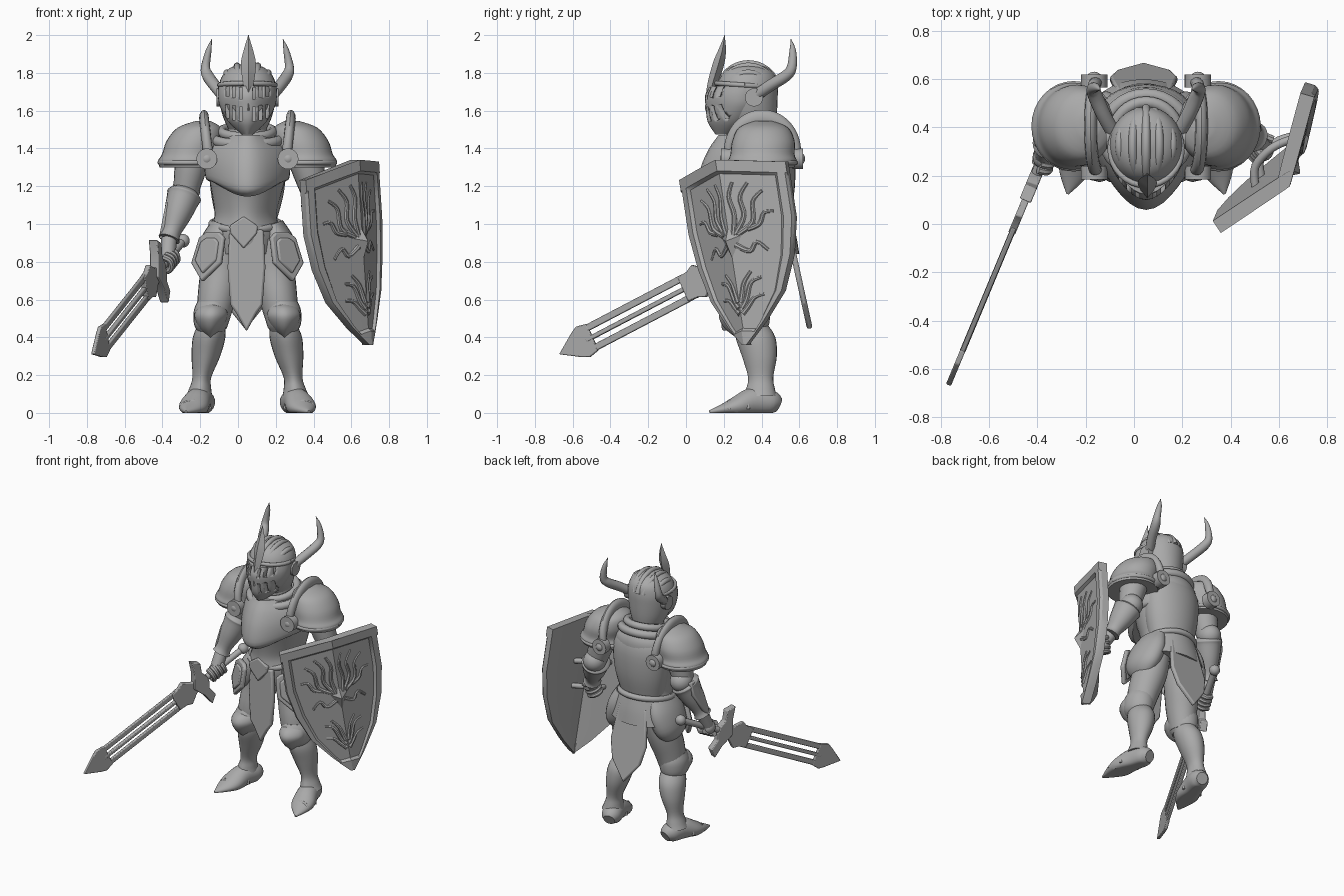
import bpy, bmesh, math
from mathutils import Vector as V, Matrix

cube = bpy.data.objects.get("Cube")
if cube:
    bpy.data.objects.remove(cube)

grey = bpy.data.materials.new("plain_grey")
grey.use_nodes = True
grey.diffuse_color = (0.4, 0.4, 0.4, 1)
grey.node_tree.nodes["Principled BSDF"].inputs["Base Color"].default_value = (0.4, 0.4, 0.4, 1)
X_AXIS, Y_AXIS, Z_AXIS = V((1, 0, 0)), V((0, 1, 0)), V((0, 0, 1))
MID = 0.05  # centre line of the body


def finish(name, bm, angle=40):
    bmesh.ops.recalc_face_normals(bm, faces=bm.faces[:])
    mesh = bpy.data.meshes.new(name)
    bm.to_mesh(mesh)
    bm.free()
    mesh.materials.append(grey)
    ob = bpy.data.objects.new(name, mesh)
    bpy.context.collection.objects.link(ob)
    bpy.ops.object.select_all(action="DESELECT")
    ob.select_set(True)
    bpy.context.view_layer.objects.active = ob
    bpy.ops.object.shade_smooth_by_angle(angle=math.radians(angle))
    return ob


def skin(name, rings, angle=40):
    """Closed surface through rings of equal length."""
    bm = bmesh.new()
    rows = [[bm.verts.new(p) for p in ring] for ring in rings]
    n = len(rows[0])
    for a, b in zip(rows, rows[1:]):
        for i in range(n):
            j = (i + 1) % n
            bm.faces.new((a[i], a[j], b[j], b[i]))
    bm.faces.new(rows[0])
    bm.faces.new(rows[-1])
    return finish(name, bm, angle)


def blend(a, b, c, d, t):
    return b + 0.5 * t * (c - a + t * (2 * a - 5 * b + 4 * c - d + t * (3 * b - a - 3 * c + d)))


def smooth_path(pts, steps):
    ext = [pts[0], *pts, pts[-1]]
    out = []
    for quad in zip(ext, ext[1:], ext[2:], ext[3:]):
        for k in range(steps):
            out.append([blend(*values, k / steps) for values in zip(*quad)])
    return out + [list(pts[-1])]


def tube(name, pts, ref=X_AXIS, n=20, steps=4, upright=False, keel=0, droop=0, floor=False):
    """Loft of ellipses; each point is x, y, z, radius along ref, other radius."""
    path = smooth_path(pts, steps)
    centres = [V(p[:3]) for p in path]
    last = len(path) - 1
    rings = []
    for i, c in enumerate(centres):
        t = (centres[min(i + 1, last)] - centres[max(i - 1, 0)]).normalized()
        if upright:
            t = Z_AXIS
        a = (ref - t * ref.dot(t)).normalized()
        b = t.cross(a)
        ra, rb = max(path[i][3], .002), max(path[i][4], .002)
        ring = []
        for k in range(n):
            th = math.tau * k / n
            front = max(0, -math.sin(th)) ** 3
            q = c + a * (ra * math.cos(th)) + b * (rb * math.sin(th) * (1 + keel * front))
            q.z -= droop * front * (1 - i / last)
            if floor:
                q.z = max(q.z, 0)
            ring.append(q)
        rings.append(ring)
    return skin(name, rings)


def rod(name, pts, radius, ref=X_AXIS, n=10, taper=1.0):
    last = len(pts) - 1
    return tube(name, [(*p, *[radius * (1 - (1 - taper) * i / last)] * 2)
                       for i, p in enumerate(pts)], ref, n)


def ball(name, loc, size):
    bm = bmesh.new()
    bmesh.ops.create_uvsphere(bm, u_segments=24, v_segments=14, radius=1,
                              matrix=Matrix.Translation(loc) @ Matrix.Diagonal((*size, 1)))
    return finish(name, bm)


def ring_band(name, loc, rx, ry, thick, tilt=0):
    turns = [math.tau * k / 32 for k in range(33)]
    pts = [(loc[0] + rx * math.cos(t), loc[1] + ry * math.sin(t),
            loc[2] + tilt * math.sin(t), thick, thick) for t in turns]
    return tube(name, pts, Z_AXIS, 10, 1)


def plate(name, half, thick, origin, ux, uy, bevel=.008):
    """Bevelled plate with an outline mirrored across its long axis ux."""
    ux, uy = V(ux).normalized(), V(uy).normalized()
    nrm = ux.cross(uy)
    outline = half + [(u, -v) for u, v in reversed(half) if v > 0]
    ob = skin(name, [[V(origin) + ux * u + uy * v + nrm * h for u, v in outline]
                     for h in (-thick / 2, thick / 2)], 25)
    mod = ob.modifiers.new("edge", "BEVEL")
    mod.width, mod.segments = bevel, 2
    return ob


# Torso: abdomen, breastplate, back plate, collar, belt, skirt
tube("abdomen", [(.04, .39, .84, .17, .15), (.04, .39, .95, .19, .165), (.04, .39, 1.04, .165, .16),
                 (.045, .38, 1.14, .18, .165), (MID, .37, 1.25, .205, .185)], upright=True, keel=.25, n=32)
tube("breastplate", [(MID, .37, 1.225, .195, .185), (MID, .365, 1.245, .222, .21), (MID, .37, 1.34, .225, .2),
                     (MID, .385, 1.42, .2, .18), (MID, .39, 1.47, .14, .15)],
     upright=True, keel=.46, droop=.08, n=40)
tube("back_plate", [(.045, .43, 1.02, .16, .115), (MID, .44, 1.18, .195, .135), (MID, .44, 1.36, .2, .135),
                    (MID, .42, 1.48, .13, .11)], upright=True, n=32)
tube("back_skirt", [(.04, .41, 1.01, .18, .155), (.04, .42, .93, .205, .165), (.04, .43, .84, .235, .17)],
     upright=True, n=32)
ring_band("collar_lower", (MID, .37, 1.45), .175, .165, .028, .03)
ring_band("collar_upper", (MID, .37, 1.49), .135, .135, .025, .03)
tube("neck", [(MID, .37, 1.4, .11, .11), (MID, .36, 1.58, .1, .1)], upright=True)
ring_band("belt", (.04, .39, 1.0), .178, .175, .02, .03)
plate("belt_buckle", [(-.06, 0), (-.01, .075), (.03, .07), (.11, 0)], .045, (.03, .205, .98), -Z_AXIS, X_AXIS)
plate("front_cloth", [(0, .09), (.2, .1), (.4, .085), (.44, .055), (.54, 0)], .035,
      (.045, .215, .97), (0, -.02, -1), X_AXIS, .012)
plate("back_cloth", [(0, .11), (.25, .14), (.38, .11), (.52, 0)], .03, (.04, .545, .95), (0, .22, -1), X_AXIS, .01)

# Helmet with fluted crown
tube("helmet", [(MID, .36, 1.5, .1, .11), (MID, .34, 1.57, .13, .14), (MID, .325, 1.66, .15, .16),
                (MID, .325, 1.73, .152, .16), (MID, .33, 1.79, .13, .14), (MID, .33, 1.83, .085, .095),
                (MID, .33, 1.85, .02, .02)], upright=True, n=32)
for k in range(-2, 3):
    arc = [math.radians(a) for a in range(15, 166, 15)]
    w = math.cos(k * .42)
    rod("crown_flute", [(MID + k * .055 * (.5 + math.sin(a) / 2), .33 - .155 * w * math.cos(a),
                         1.7 + .15 * w * math.sin(a)) for a in arc], .018)

# Visor with breathing and eye slots
visor = tube("visor", [(MID, .21, 1.475, .03, .04), (MID, .25, 1.54, .1, .1), (MID, .28, 1.62, .145, .13),
                       (MID, .29, 1.68, .156, .14), (MID, .3, 1.73, .154, .13)], upright=True, keel=.35, n=40)
bm = bmesh.new()
for side in (1, -1):
    for d in (.035, .07, .105):
        for z, h in ((1.575, .075), (1.685, .06)):
            back = .155 + d * .7
            bmesh.ops.create_cube(bm, size=1, matrix=Matrix.Translation((MID + side * d, back / 2, z + d * .2))
                                  @ Matrix.Diagonal((.016, back, h, 1)))
cutter = finish("slot_cutter", bm)
cutter.hide_render = True
cutter.hide_viewport = True
mod = visor.modifiers.new("slots", "BOOLEAN")
mod.operation, mod.object = "DIFFERENCE", cutter
ring_band("brow_band", (MID, .31, 1.735), .148, .15, .013, -.01)
tube("crest_spike", [(.055, .115, 1.6, .012, .015), (.055, .135, 1.72, .025, .025), (.055, .17, 1.84, .04, .03),
                     (.055, .192, 1.92, .025, .02), (.055, .205, 2.0, 0, 0)], n=4)

# Mirrored parts: horns, shoulders, hips, legs, feet
half_turn = [math.radians(a) for a in range(0, 181, 20)]
for side, tag in ((1, "left_"), (-1, "right_")):
    def at(d, y, z, *r):
        return (MID + side * d, y, z, *r)
    rod(tag + "horn_boss", [at(.13, .36, 1.67), at(.165, .36, 1.67)], .048, Z_AXIS, 20)
    tube(tag + "horn", [at(.13, .37, 1.68, .03, .03), at(.175, .45, 1.735, .031, .031),
                        at(.21, .53, 1.785, .031, .03), at(.222, .56, 1.83, .024, .026),
                        at(.205, .565, 1.92, .015, .017), at(.188, .555, 1.98, 0, 0)], n=12)
    tube(tag + "shoulder_guard", [at(.3, .405, 1.3, .165, .17), at(.305, .405, 1.335, .168, .18),
                                  at(.3, .405, 1.37, .152, .17), at(.28, .41, 1.44, .148, .165),
                                  at(.255, .41, 1.51, .115, .13), at(.235, .41, 1.545, .04, .05)],
         upright=True, n=32)
    ring_band(tag + "shoulder_rim", at(.3, .405, 1.325), .163, .175, .013)
    tube(tag + "shoulder_flange", [at(.205 + .025 * math.sin(a), .405 - .185 * math.cos(a), 1.35 + .21 * math.sin(a),
                                      .026, .018 + .027 * math.sin(a)) for a in half_turn], n=12)
    for place, y in (("front_", .215), ("back_", .595)):
        rod(tag + place + "shoulder_boss", [at(.215, y - .03, 1.345), at(.215, y + .025, 1.345)], .055, X_AXIS, 24)
        ball(tag + place + "boss_dome", at(.215, y, 1.345), (.036, .036, .036))
    tube(tag + "hip_guard", [at(.13, .39, 1.0, .06, .13), at(.165, .39, .9, .085, .16),
                             at(.2, .38, .78, .08, .14), at(.2, .37, .7, .03, .06)], n=24)
    for grow, thick in ((1, .03), (.72, .05)):
        plate(tag + "hip_plate", [(-.12 * grow, .04 * grow), (-.09 * grow, .08 * grow), (.05 * grow, .095 * grow),
                                  (.15 * grow, 0)], thick, at(.205, .235, .84), (side * .22, 0, -1),
              (side * .8, .55, 0), .01)
    tube(tag + "thigh", [at(.115, .39, .92, .1, .14), at(.135, .385, .76, .112, .125),
                         at(.165, .35, .6, .1, .11), at(.188, .335, .46, .08, .09)], n=24)
    # Pointed knee cap over a flared band
    tube(tag + "knee_guard", [at(.197, .3, .4, .01, .03), at(.195, .29, .45, .06, .07), at(.193, .28, .51, .088, .085),
                              at(.19, .29, .555, .075, .075), at(.188, .31, .58, .04, .05)],
         n=24, upright=True, keel=.25)
    tube(tag + "knee_fan", [at(.193, .34, .43, .07, .08), at(.193, .335, .47, .09, .105), at(.188, .335, .54, .096, .11),
                            at(.18, .34, .59, .085, .09)], n=24, upright=True, keel=.1)
    tube(tag + "greave", [at(.19, .35, .47, .07, .08), at(.203, .375, .4, .086, .098), at(.22, .395, .3, .076, .086),
                          at(.241, .4, .19, .05, .062), at(.25, .4, .13, .058, .07),
                          at(.256, .4, .09, .07, .08)], n=24, upright=True, keel=.15)
    tube(tag + "sabaton", [at(.225, .49, .04, .04, .04), at(.235, .45, .055, .066, .065),
                           at(.26, .36, .06, .07, .075), at(.285, .27, .035, .078, .055),
                           at(.305, .2, .02, .055, .03), at(.325, .125, .005, .006, .008)],
         n=24, floor=True)
    for k in range(3):
        rod(tag + "foot_band", [at(.27 + k * .012 + (.07 - k * .006) * math.cos(a), .33 - k * .05,
                                   .02 + (.09 - k * .024) * math.sin(a)) for a in half_turn], .01, Y_AXIS)

# Sword: handle, guard and a blade split by two long slots
hilt = V((-.42, .17, .75))
along = (V((-.77, -.67, .31)) - hilt).normalized()
across = (Z_AXIS - along * along.z).normalized()
flat = along.cross(across)


def blade(name, half, thick, offset=0):
    plate(name, half, thick, hilt + across * offset, along, across, .005)


blade("blade_base", [(0, .04), (.06, .045), (.12, .095), (.16, .075), (.22, .07)], .03)
blade("blade_tip", [(.8, .077), (.86, .09), (.9, .07), (1.01, 0)], .022)
blade("blade_rib", [(.18, .012), (.84, .012)], .024)
for s in (1, -1):
    blade("blade_edge", [(.19, .018), (.83, .018)], .02, s * .057)
blade("cross_guard", [(-.05, .025), (-.03, .07), (-.05, .14), (.0, .185), (.02, .1), (.05, .04), (.07, 0)], .05)
rod("sword_grip", [hilt - along * k for k in (0, .12, .24, .36)], .022, flat)
ball("pommel", hilt - along * .37, (.036, .036, .036))


# Arms with elbow guards, flared bracers and fists
def arm(tag, shoulder, elbow, wrist, hand, grip):
    s, e, w, h = V(shoulder), V(elbow), V(wrist), V(hand)
    tube(tag + "upper_arm", [(*s, .095, .1), (*s.lerp(e, .5), .085, .09), (*e, .068, .07)], n=20)
    ball(tag + "elbow_guard", e + V((0, .02, 0)), (.075, .08, .075))
    tube(tag + "bracer", [(*e.lerp(w, f), r, r * 1.1) for f, r in
                          ((0, .06), (.1, .092), (.18, .088), (.5, .073), (.85, .05), (1, .058))], n=20)
    rod(tag + "wrist", [w, w.lerp(h, .5), h], .042)
    ball(tag + "palm", h, (.045, .05, .05))
    g = V(grip).normalized()
    e1 = g.orthogonal().normalized()
    e2 = g.cross(e1)
    for i in range(4):
        c = h + g * (i - 1.5) * .03
        rod(tag + "finger", [c + (e1 * math.cos(k) + e2 * math.sin(k)) * .042 for k in range(5)], .017, g, 8)


arm("right_", (-.23, .42, 1.4), (-.275, .425, 1.18), (-.365, .33, .92), hilt - along * .13, along)
plate("right_bracer_fin", [(-.1, .03), (.0, .055), (.14, .03), (.2, 0)], .03, (-.37, .4, 1.1), (-.2, -.4, -1), Y_AXIS)
arm("left_", (.34, .42, 1.4), (.41, .44, 1.15), (.5, .36, .94), (.535, .31, .87), (.3, .3, 1))

# Shield folded along its middle, with raised frame
WIDTHS = ((0, .98), (.3, .98), (.5, .87), (.7, .66), (.87, .32), (1, .015))


def shield_point(s, t, out=0):
    for (a, wa), (b, wb) in zip(WIDTHS, WIDTHS[1:]):
        if a <= t <= b:
            w = wa + (wb - wa) * (t - a) / (b - a)
    spread = V((-.285, -.19, -.11)) if s < 0 else V((.1, .37, -.01))
    n = V((.8, -.6, 0)).lerp(V((.55, -.83, 0)) if s < 0 else V((.96, -.28, 0)), min(1, abs(s) * 3))
    return V((.625, .17, 1.34)).lerp(V((.69, .32, .36)), t) + spread * abs(s) * w + n * out


cols = [-1, -.97, -.85, -.81, -.5, -.2, 0, .2, .5, .81, .85, .97, 1]
rings = []
for t in (0, .015, .06, .075, .2, .3, .4, .5, .6, .7, .78, .87, .91, .925, 1):
    front = [shield_point(s, t, .025 if (.84 < abs(s) < .98 or t < .07 or t > .92) else .008) for s in cols]
    rings.append(front + [shield_point(s, t, -.035) for s in reversed(cols)])
skin("shield", rings, 30)

# Branching relief on the shield face
BRANCHES = (((.06, .42), (.12, .3), (.08, .2), (.16, .12)), ((.1, .4), (.26, .3), (.24, .2), (.38, .12)),
            ((.14, .4), (.38, .33), (.42, .22), (.58, .16)), ((.3, .37), (.48, .34), (.56, .28), (.7, .27)),
            ((.08, .46), (.3, .49), (.42, .44), (.6, .48)), ((.06, .8), (.2, .75), (.3, .66), (.5, .63)),
            ((.05, .77), (.1, .72), (.16, .66), (.3, .6)), ((.06, .83), (.25, .79), (.4, .74), (.6, .72)))
for s in (1, -1):
    for branch in BRANCHES:
        rod("shield_branch", [shield_point(s * u, t, .004) for u, t in branch], .016, V((.8, -.6, 0)), 8, .6)
tip = shield_point(0, .44, .045)
base = [shield_point(u, t, .004) for u, t in ((-.22, .4), (0, .37), (.22, .4), (0, .54))]
skin("shield_boss", [base, [tip.lerp(p, .05) for p in base]])

# Straps behind the shield
for t in (.3, .48):
    rod("shield_strap", [shield_point(-.45, t, -.03), shield_point(-.3, t, -.1), shield_point(.15, t, -.1),
                         shield_point(.35, t, -.03)], .018, Z_AXIS)
